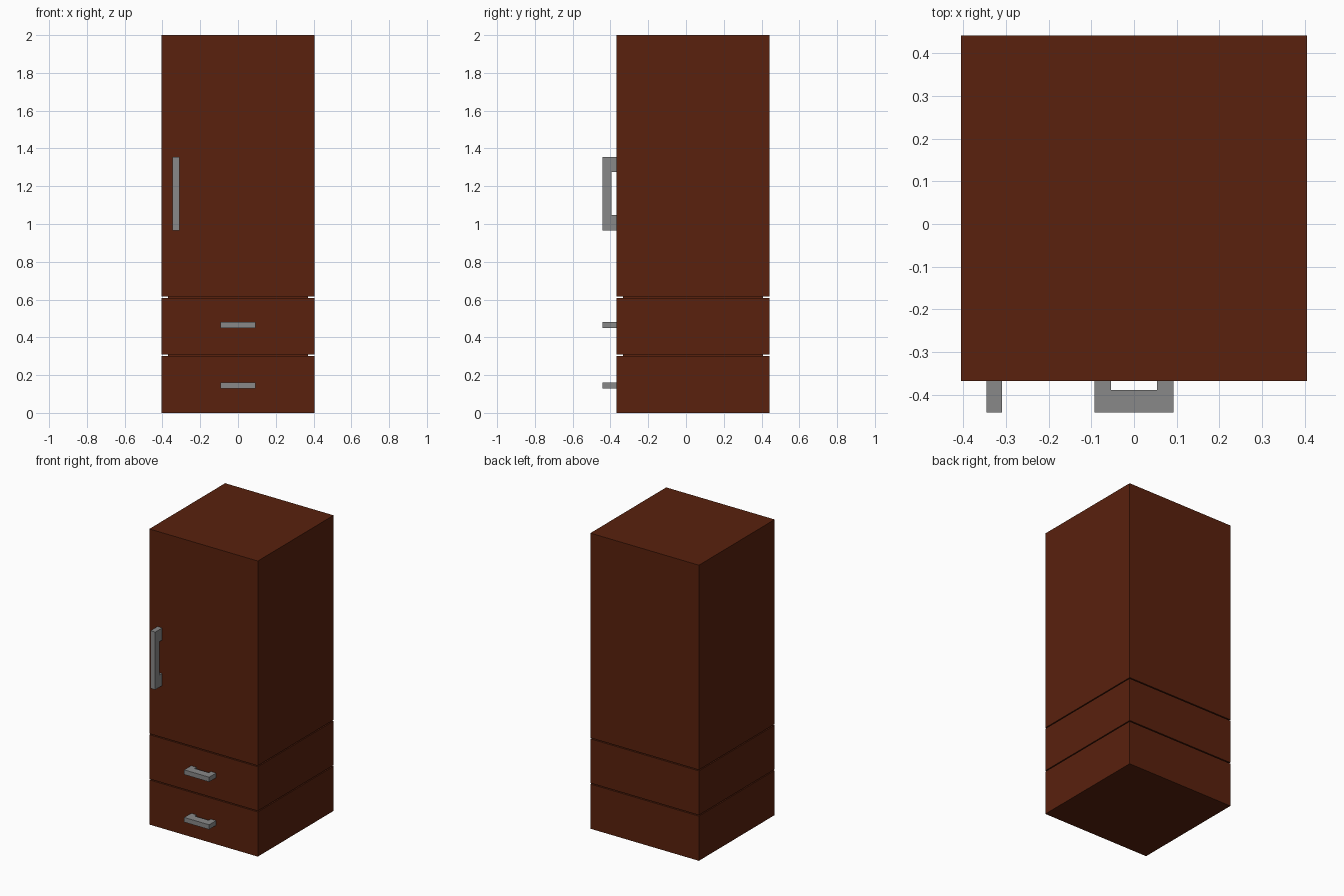
import bpy
import bmesh
from mathutils import Vector

cube = bpy.data.objects.get("Cube")
if cube:
    bpy.data.objects.remove(cube, do_unlink=True)


def make_material(name, colour):
    mat = bpy.data.materials.new(name)
    mat.use_nodes = True
    mat.diffuse_color = colour
    bsdf = next(n for n in mat.node_tree.nodes if n.type == "BSDF_PRINCIPLED")
    bsdf.inputs["Base Color"].default_value = colour
    return mat


wood = make_material("dark_red_wood", (0.1, 0.015, 0.004, 1))
metal = make_material("grey_metal", (0.25, 0.25, 0.25, 1))


def add_object(name, bm, mat):
    bmesh.ops.recalc_face_normals(bm, faces=bm.faces)
    mesh = bpy.data.meshes.new(name)
    bm.to_mesh(mesh)
    bm.free()
    mesh.materials.append(mat)
    obj = bpy.data.objects.new(name, mesh)
    bpy.context.collection.objects.link(obj)
    return obj


def box(name, low, high, mat):
    low, high = Vector(low), Vector(high)
    bm = bmesh.new()
    bmesh.ops.create_cube(bm, size=1)
    bmesh.ops.scale(bm, vec=high - low, verts=bm.verts)
    bmesh.ops.translate(bm, vec=(low + high) / 2, verts=bm.verts)
    return add_object(name, bm, mat)


HALF, FRONT, BACK = 0.406, -0.368, 0.442
TIP = -0.442


def handle(name, centre, length, foot, grip, width, upright=False):
    """U-shaped pull: a profile along its length, extruded to its width."""
    h, f = length / 2, length / 2 - foot
    inner = TIP + grip
    profile = [(-h, FRONT), (-h, TIP), (h, TIP), (h, FRONT),
               (f, FRONT), (f, inner), (-f, inner), (-f, FRONT)]
    across = Vector((width, 0, 0)) if upright else Vector((0, 0, width))
    along = Vector((0, 0, 1)) if upright else Vector((1, 0, 0))
    start = Vector((centre[0], 0, centre[1])) - across / 2
    bm = bmesh.new()
    face = bm.faces.new([bm.verts.new(start + along * a + Vector((0, y, 0)))
                         for a, y in profile])
    result = bmesh.ops.extrude_face_region(bm, geom=[face])
    moved = [v for v in result["geom"] if isinstance(v, bmesh.types.BMVert)]
    bmesh.ops.translate(bm, vec=across, verts=moved)
    return add_object(name, bm, metal)


# Stacked carcass: two drawers below a tall cupboard
sections = [("lower_drawer", 0, 0.302), ("upper_drawer", 0.309, 0.608),
            ("cupboard", 0.615, 2)]
for name, bottom, top in sections:
    box(name, (-HALF, FRONT, bottom), (HALF, BACK, top), wood)

# Recessed spacers that leave the thin shadow gaps
INSET = 0.035
for (name, _, low), (_, high, _) in zip(sections, sections[1:]):
    box(name + "_spacer", (-HALF + INSET, FRONT + INSET, low),
        (HALF - INSET, BACK - INSET, high), wood)

# Pulls
handle("door_handle", (-0.328, 1.161), 0.39, 0.082, 0.047, 0.036, upright=True)
for name, z in (("lower_drawer_handle", 0.144), ("upper_drawer_handle", 0.466)):
    handle(name, (0, z), 0.186, 0.039, 0.053, 0.032)
